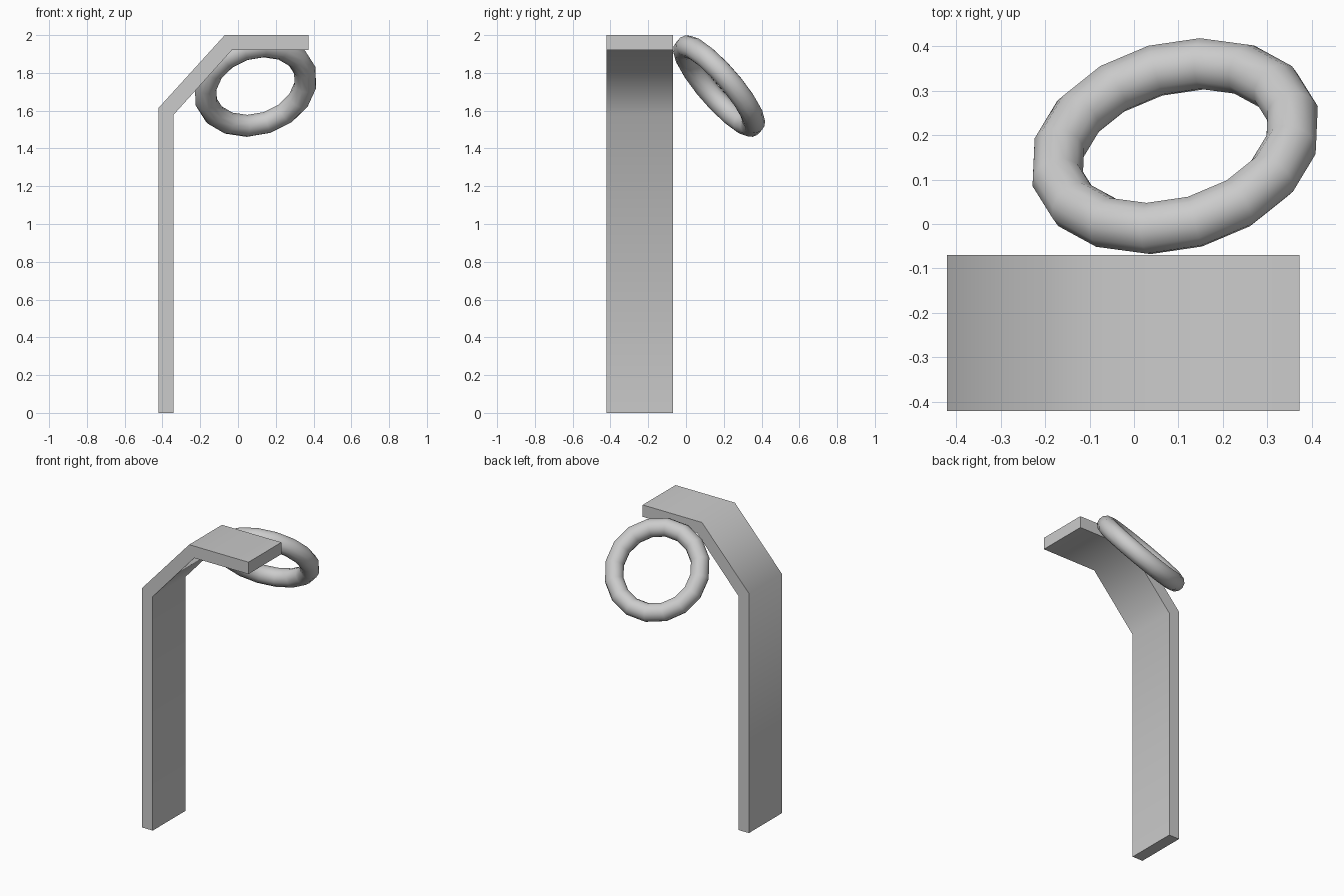
import bpy, bmesh, math
from mathutils import Vector, Matrix

if "Cube" in bpy.data.objects:
    bpy.data.objects.remove(bpy.data.objects["Cube"])


def add_object(name, bm, angle):
    bmesh.ops.recalc_face_normals(bm, faces=bm.faces)
    mesh = bpy.data.meshes.new(name)
    bm.to_mesh(mesh)
    bm.free()
    obj = bpy.data.objects.new(name, mesh)
    bpy.context.collection.objects.link(obj)
    bpy.ops.object.select_all(action='DESELECT')
    obj.select_set(True)
    bpy.context.view_layer.objects.active = obj
    bpy.ops.object.shade_smooth_by_angle(angle=math.radians(angle))
    return obj


# Bent strap: two matching bend lines skinned segment by segment, then closed
outer = [(-0.42, 0), (-0.42, 1.615), (-0.07, 2.0), (0.372, 2.0)]
inner = [(-0.342, 0), (-0.342, 1.577), (-0.033, 1.92), (0.372, 1.92)]
bm = bmesh.new()
rings = []
for (ox, oz), (ix, iz) in zip(outer, inner):
    rings.append([bm.verts.new(p) for p in (
        (ox, -0.42, oz), (ox, -0.07, oz), (ix, -0.07, iz), (ix, -0.42, iz))])
for a, b in zip(rings, rings[1:]):
    for i in range(4):
        j = (i + 1) % 4
        bm.faces.new((a[i], a[j], b[j], b[i]))
bm.faces.new(rings[0])
bm.faces.new(rings[-1])
add_object("bent_strap", bm, 60)

# Tilted ring touching the side of the strap
MAJOR, MINOR, SEGS, SIDES = 0.274, 0.059, 16, 12
normal = Vector((-0.216, 0.737, 0.64)).normalized()
u = Vector((0.06, 0.185, -0.193))
u = (u - normal * u.dot(normal)).normalized()
v = normal.cross(u)
centre = Vector((0.0925, 0.175, 1.73))
bm = bmesh.new()
rings = []
for s in range(SEGS):
    a = 2 * math.pi * s / SEGS
    radial = u * math.cos(a) + v * math.sin(a)
    rings.append([bm.verts.new(
        centre + radial * (MAJOR + MINOR * math.cos(b)) + normal * MINOR * math.sin(b))
        for b in (2 * math.pi * t / SIDES for t in range(SIDES))])
for s in range(SEGS):
    a, b = rings[s], rings[(s + 1) % SEGS]
    for i in range(SIDES):
        j = (i + 1) % SIDES
        bm.faces.new((a[i], a[j], b[j], b[i]))
add_object("ring", bm, 60)
